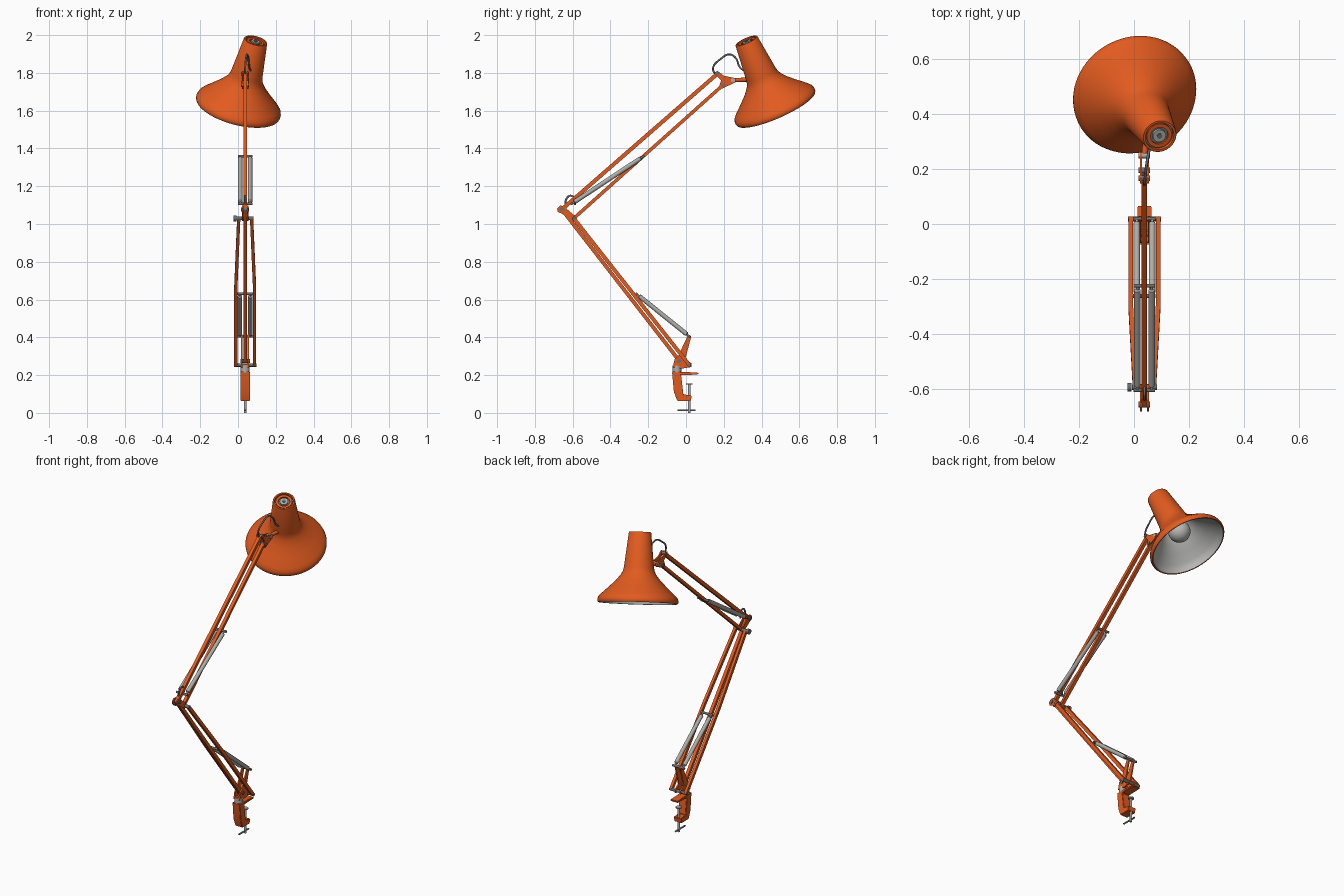
import bpy, bmesh, math
from mathutils import Vector

if "Cube" in bpy.data.objects:
    bpy.data.objects.remove(bpy.data.objects["Cube"])

CX = 0.038  # x of the arm's centre plane


def mat(name, r, g, b):
    m = bpy.data.materials.new(name)
    m.diffuse_color = (r, g, b, 1)
    m.use_nodes = True
    m.node_tree.nodes["Principled BSDF"].inputs["Base Color"].default_value = m.diffuse_color
    return m


ORANGE = mat("orange_paint", 0.76, 0.105, 0.014)
STEEL = mat("light_steel", 0.42, 0.42, 0.40)
DARK = mat("dark_steel", 0.15, 0.16, 0.17)
WHITE = mat("reflector_grey", 0.48, 0.48, 0.47)


def finish(name, bm, m, smooth=True):
    bmesh.ops.recalc_face_normals(bm, faces=bm.faces)
    me = bpy.data.meshes.new(name)
    bm.to_mesh(me)
    bm.free()
    me.materials.append(m)
    ob = bpy.data.objects.new(name, me)
    bpy.context.collection.objects.link(ob)
    if smooth:
        bpy.ops.object.select_all(action='DESELECT')
        ob.select_set(True)
        bpy.context.view_layer.objects.active = ob
        bpy.ops.object.shade_smooth_by_angle(angle=math.radians(35))
    return ob


def lathe(name, base, axis, profile, m, n=24):
    """Revolve (radius, distance) points about an axis; radius 0 closes a pole."""
    base = Vector(base)
    q = Vector(axis).to_track_quat('Z', 'Y')
    bm = bmesh.new()
    rings = []
    for r, t in profile:
        k = 1 if r == 0 else n
        rings.append([bm.verts.new(base + q @ Vector((r * math.cos(2 * math.pi * i / n),
                                                      r * math.sin(2 * math.pi * i / n), t)))
                      for i in range(k)])
    for a, b in zip(rings, rings[1:]):
        for i in range(n):
            j = (i + 1) % n
            f = [a[i % len(a)], a[j % len(a)], b[j % len(b)], b[i % len(b)]]
            bm.faces.new(list(dict.fromkeys(f)))
    return finish(name, bm, m)


def rod(name, p, q, r, m, n=16):
    d = Vector(q) - Vector(p)
    L = d.length
    return lathe(name, p, d, [(0, 0), (r, 0), (r, L), (0, L)], m, n)


def pin(name, y, z, half, r, m):
    rod(name, (CX - half, y, z), (CX + half, y, z), r, m)


def bar(name, pts, w, h, m):
    """Flat bar: rectangle w (in x) by h swept along points."""
    pts = [Vector(p) for p in pts]
    d = (pts[-1] - pts[0]).normalized()
    nrm = Vector((0, -d.z, d.y)).normalized() * h / 2
    sx = Vector((w / 2, 0, 0))
    bm = bmesh.new()
    rings = [[bm.verts.new(p + a * sx + b * nrm) for a, b in ((-1, -1), (1, -1), (1, 1), (-1, 1))]
             for p in pts]
    for a, b in zip(rings, rings[1:]):
        for i in range(4):
            j = (i + 1) % 4
            bm.faces.new((a[i], a[j], b[j], b[i]))
    bm.faces.new(rings[0])
    bm.faces.new(rings[-1])
    return finish(name, bm, m, False)


def plate(name, poly, x, thick, m, bevel=0):
    """Extrude a (y, z) outline along x."""
    bm = bmesh.new()
    f = bm.faces.new([bm.verts.new((x - thick / 2, y, z)) for y, z in poly])
    r = bmesh.ops.extrude_face_region(bm, geom=[f])
    bmesh.ops.translate(bm, vec=(thick, 0, 0),
                        verts=[v for v in r["geom"] if isinstance(v, bmesh.types.BMVert)])
    if bevel:
        bmesh.ops.bevel(bm, geom=bm.edges[:], offset=bevel, segments=2, affect='EDGES')
    return finish(name, bm, m)


def wire(name, pts, r, m):
    cu = bpy.data.curves.new(name, 'CURVE')
    cu.dimensions = '3D'
    cu.bevel_depth, cu.bevel_resolution, cu.resolution_u = r, 2, 8
    s = cu.splines.new('BEZIER')
    s.bezier_points.add(len(pts) - 1)
    for bp, p in zip(s.bezier_points, pts):
        bp.co = p
        bp.handle_left_type = bp.handle_right_type = 'AUTO'
    cu.materials.append(m)
    bpy.context.collection.objects.link(bpy.data.objects.new(name, cu))


def spring_pair(name, a, b, off):
    """Two springs with narrow hook ends and the cross pins that hold them."""
    for s in (-1, 1):
        p, q = Vector((CX + s * off, *a)), Vector((CX + s * off, *b))
        L = (q - p).length
        lathe(name, p, q - p, [(0, 0), (.005, 0), (.005, .015), (.012, .02), (.012, L - .02),
                               (.005, L - .015), (.005, L), (0, L)], STEEL, 16)
    for y, z in (a, b):
        pin(name + "_pin", y, z, off + .013, .007, DARK)


# Key joints as (y, z)
ELBOW_A, ELBOW_B = (-.657, 1.077), (-.594, 1.03)
HEAD_A, HEAD_B = (.166, 1.795), (.195, 1.735)
BASE_A, BASE_B = (-.035, .275), (.018, .253)

# Desk clamp
plate("clamp_body", [(-.074, .218), (-.064, .11), (-.045, .062), (.026, .062), (.03, .092),
                     (-.014, .098), (-.026, .20), (.065, .203), (.065, .213), (-.03, .218)],
      CX, .052, ORANGE, .003)
rod("clamp_screw", (CX, .018, 0), (CX, .018, .15), .007, STEEL)
rod("clamp_screw_pad", (CX, .018, .149), (CX, .018, .156), .017, STEEL)
rod("clamp_handle", (CX, -.045, .014), (CX, .05, .014), .005, DARK)
rod("swivel_post", (CX, -.048, .214), (CX, -.048, .25), .024, STEEL)

# Base bracket
for s in (-1, 1):
    plate("base_bracket", [(-.07, .24), (-.02, .235), (.03, .243), (.03, .262), (-.004, .285),
                           (.028, .405), (.012, .415), (-.042, .30), (-.06, .285)],
          CX + s * .017, .008, ORANGE)
plate("base_bracket_floor", [(-.07, .24), (-.02, .235), (-.02, .25), (-.065, .255)], CX, .036, ORANGE)
pin("base_front_pin", *BASE_A, .026, .01, DARK)
pin("base_rear_pin", *BASE_B, .06, .009, DARK)

# Lower arm: centre bar and tapered side bars
bar("lower_centre_bar", [(CX, *BASE_A), (CX, *ELBOW_A)], .02, .02, ORANGE)
for s in (-1, 1):
    mid = (BASE_B[0] + (ELBOW_B[0] - BASE_B[0]) * .52, BASE_B[1] + (ELBOW_B[1] - BASE_B[1]) * .52)
    bar("lower_side_bar", [(CX + s * .05, *BASE_B), (CX + s * .05, *mid),
                           (CX + s * .034, *ELBOW_B)], .017, .02, ORANGE)
spring_pair("lower_spring", (.018, .405), (-.262, .63), .028)

# Elbow
for s in (-1, 1):
    plate("elbow_plate", [(-.683, 1.082), (-.678, 1.063), (-.66, 1.056), (-.60, 1.016),
                          (-.582, 1.026), (-.59, 1.045), (-.634, 1.082), (-.644, 1.096),
                          (-.667, 1.097)], CX + s * .013, .007, ORANGE)
pin("elbow_upper_pin", *ELBOW_A, .021, .011, DARK)
pin("elbow_lower_pin", *ELBOW_B, .045, .01, DARK)
rod("elbow_knob", (CX - .062, *ELBOW_B), (CX - .047, *ELBOW_B), .016, DARK)
wire("elbow_cable", [(CX, -.64, 1.09), (CX, -.632, 1.135), (CX, -.612, 1.15),
                     (CX, -.59, 1.135), (CX, -.588, 1.10)], .005, DARK)

# Upper arm
bar("upper_top_bar", [(CX, *ELBOW_A), (CX, *HEAD_A)], .02, .021, ORANGE)
bar("upper_bottom_bar", [(CX, *ELBOW_B), (CX, *HEAD_B)], .02, .018, ORANGE)
spring_pair("upper_spring", (-.605, 1.107), (-.225, 1.358), .026)

# Head bracket and joint to the shade
for s in (-1, 1):
    plate("head_bracket", [(.148, 1.80), (.168, 1.81), (.20, 1.785), (.262, 1.772), (.262, 1.75),
                           (.215, 1.728), (.19, 1.716), (.176, 1.73), (.186, 1.76)],
          CX + s * .013, .007, ORANGE)
pin("head_top_pin", *HEAD_A, .021, .01, DARK)
pin("head_bottom_pin", *HEAD_B, .021, .01, DARK)
pin("head_tilt_pin", .25, 1.762, .021, .012, STEEL)
rod("shade_stem", (CX, .25, 1.762), (CX + .01, .35, 1.765), .011, ORANGE)
wire("head_cable", [(CX, .155, 1.79), (CX, .143, 1.825), (CX + .004, .185, 1.875),
                    (CX + .01, .23, 1.898), (CX + .016, .262, 1.88), (CX + .022, .285, 1.83),
                    (CX + .03, .31, 1.81)], .005, DARK)

# Shade, tilted towards the back and one side
RIM, AXIS = Vector((0, .475, 1.615)), Vector((.234, -.39, .8905))
lathe("shade", RIM, AXIS,
      [(.219, -.003), (.225, -.004), (.229, .003), (.23, .013), (.225, .028), (.21, .045),
       (.167, .085), (.126, .125), (.10, .158), (.09, .178), (.085, .20), (.0635, .395),
       (.061, .399), (.053, .399), (.052, .38)], ORANGE, 64)
lathe("reflector", RIM, AXIS,
      [(.219, -.003), (.215, .022), (.20, .043),
       (.158, .084), (.118, .124), (.093, .158), (.08, .19), (.075, .22), (0, .22)], WHITE, 64)
lathe("bulb", RIM, AXIS,
      [(0 if k in (0, 12) else .064 * math.sin(math.pi * k / 12), .115 - .064 * math.cos(math.pi * k / 12))
       for k in range(13)], WHITE, 32)
rod("bulb_socket", RIM + AXIS * .16, RIM + AXIS * .22, .03, STEEL)

# Vented cap on top of the shade
rod("cap_floor", RIM + AXIS * .37, RIM + AXIS * .385, .053, DARK, 32)
lathe("cap_ring", RIM, AXIS, [(.047, .38), (.047, .394), (.033, .394), (.033, .38)], ORANGE, 32)
rod("cap_centre", RIM + AXIS * .38, RIM + AXIS * .396, .024, STEEL, 24)
rod("cap_nut", RIM + AXIS * .39, RIM + AXIS * .40, .01, DARK, 12)
